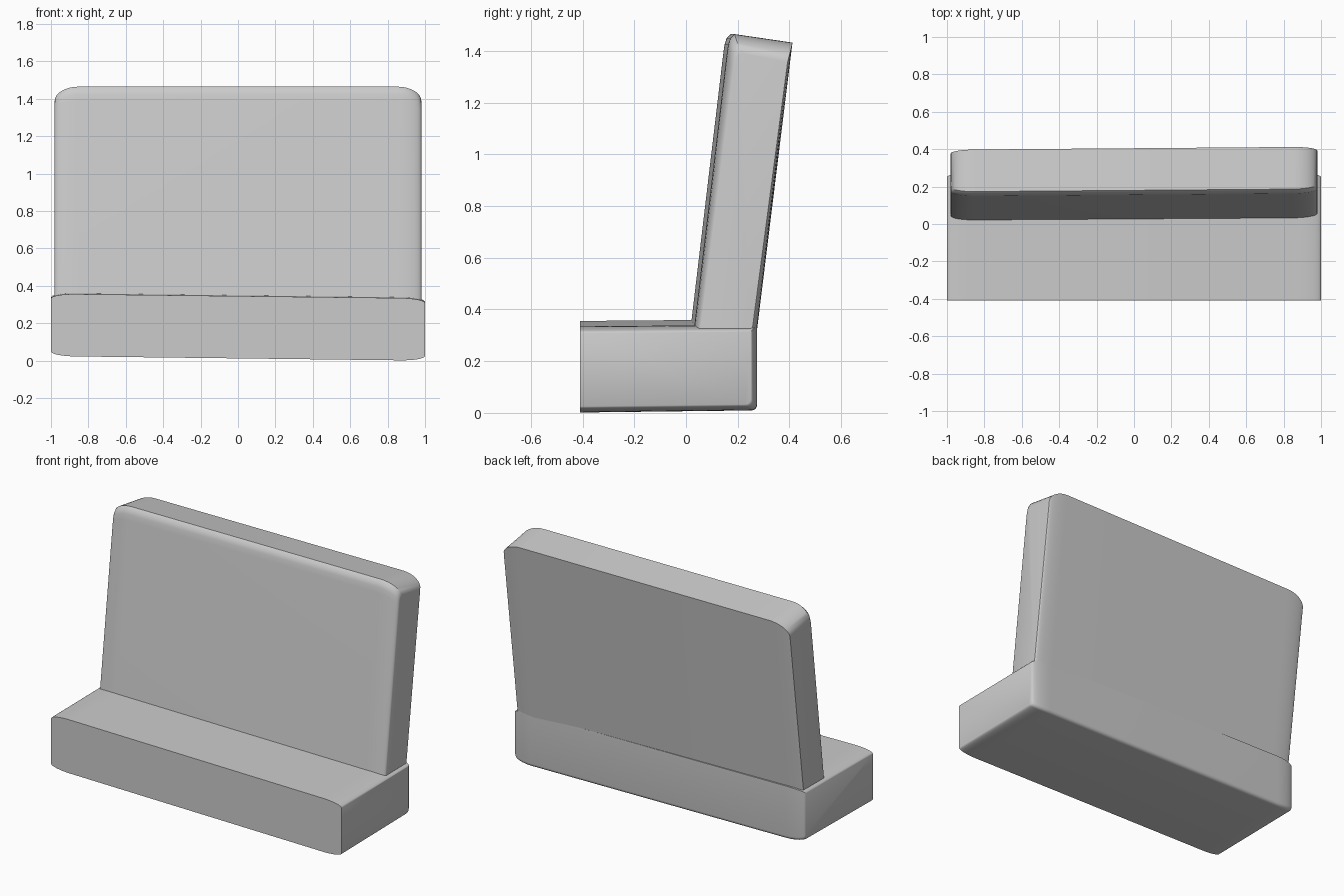
import bpy, bmesh, math

cube = bpy.data.objects.get("Cube")
if cube:
    bpy.data.objects.remove(cube)

GREY = (0.6, 0.6, 0.6, 1)
fabric = bpy.data.materials.new("light grey")
fabric.use_nodes = True
fabric.diffuse_color = GREY
fabric.node_tree.nodes["Principled BSDF"].inputs["Base Color"].default_value = GREY


def loft(name, half, soft, section):
    """Skin sections across x; each end falls away over the soft width."""
    steps = 8
    # (x, fall) pairs: fall runs from 1 at the end to 0 where the middle starts
    end = [(half - soft + soft * math.sin(a), 1 - math.cos(a))
           for a in (math.pi / 2 * i / steps for i in range(steps + 1))]
    stations = [(-x, f) for x, f in reversed(end)] + end
    bm = bmesh.new()
    rings = [[bm.verts.new((x, y, z)) for y, z in section(x, f)]
             for x, f in stations]
    n = len(rings[0])
    for a, b in zip(rings, rings[1:]):
        for i in range(n):
            j = (i + 1) % n
            bm.faces.new((a[i], a[j], b[j], b[i]))
    bm.faces.new(rings[0])
    bm.faces.new(rings[-1])
    bmesh.ops.recalc_face_normals(bm, faces=bm.faces)
    mesh = bpy.data.meshes.new(name)
    bm.to_mesh(mesh)
    bm.free()
    mesh.materials.append(fabric)
    obj = bpy.data.objects.new(name, mesh)
    bpy.context.collection.objects.link(obj)
    bpy.ops.object.select_all(action="DESELECT")
    obj.select_set(True)
    bpy.context.view_layer.objects.active = obj
    bpy.ops.object.shade_smooth_by_angle(angle=math.radians(35))


def seat_section(x, fall):
    # slightly tilted block with a rounded lower back edge
    tilt = -0.012 * x
    low, high = 0.012 + 0.025 * fall + tilt, 0.345 - 0.025 * fall + tilt
    back, r = 0.275 - 0.025 * fall, 0.022
    arc = [(back - r + r * math.sin(a), low + 0.008 + r - r * math.cos(a))
           for a in (math.pi / 2 * i / 5 for i in range(6))]
    return [(-0.41, low)] + arc + [(back, high + 0.006), (-0.41, high)]


def back_section(x, fall):
    # leaning panel with a soft upper front edge
    yaw = 0.008 * x
    front, rear = yaw + 0.025 * fall, yaw - 0.02 * fall
    drop = 0.075 * fall
    return [(0.02 + front, 0.29), (0.151 + front, 1.39 - drop),
            (0.156 + front, 1.425 - drop), (0.164 + front, 1.45 - drop),
            (0.18 + front, 1.465 - drop),
            (0.405 + rear, 1.432 - drop), (0.264 + rear, 0.29)]


loft("seat", 1.0, 0.13, seat_section)
loft("backrest", 0.98, 0.13, back_section)
